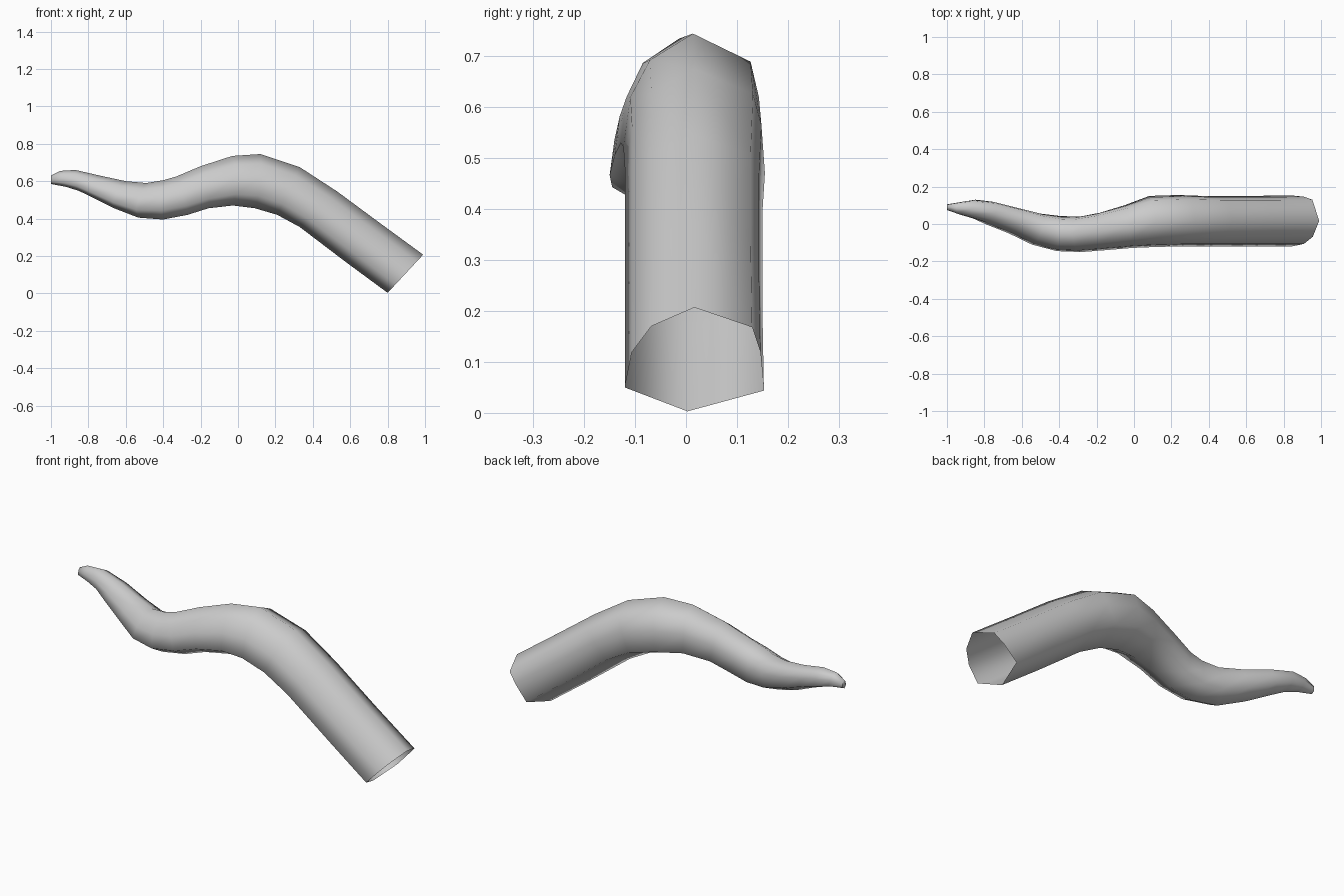
import bpy
import bmesh
import math
from mathutils import Vector

default_cube = bpy.data.objects.get("Cube")
if default_cube:
    bpy.data.objects.remove(default_cube, do_unlink=True)


def make_material(name, colour):
    material = bpy.data.materials.new(name)
    material.use_nodes = True
    material.diffuse_color = colour
    material.node_tree.nodes["Principled BSDF"].inputs["Base Color"].default_value = colour
    return material


# Stations from tip to base: top x, top z, bottom x, bottom z, right y, left y
STATIONS = [
    (-1, .63, -1, .585, .075, .105),
    (-.95, .655, -.92, .57, .05, .118),
    (-.87, .66, -.85, .548, .03, .13),
    (-.74, .63, -.79, .52, .0, .12),
    (-.6, .6, -.66, .455, -.05, .085),
    (-.49, .59, -.53, .405, -.11, .055),
    (-.4, .605, -.4, .395, -.145, .042),
    (-.33, .625, -.27, .42, -.15, .04),
    (-.2, .68, -.16, .455, -.14, .06),
    (-.03, .735, -.03, .47, -.128, .1),
    (.12, .745, .09, .455, -.123, .15),
    (.33, .675, .21, .42, -.12, .155),
    (.53, .545, .33, .355, -.12, .15),
    (.76, .375, .58, .165, -.12, .15),
    (.99, .207, .8, .003, -.12, .153),
]

# Eight-sided cross-section: sideways position, height fraction
SECTION = [(0, 1), (.83, .81), (.95, .57), (1, .2),
           (-.1, 0), (-1, .23), (-.9, .57), (-.62, .82)]


def centre(station):
    top_x, _, bottom_x, _, right_y, left_y = station
    return Vector(((top_x + bottom_x) / 2, (right_y + left_y) / 2))


def ring_points(index):
    """Cross-section at a station, swung square to the sideways bend."""
    station = STATIONS[index]
    top = Vector((station[0], 0, station[1]))
    bottom = Vector((station[2], 0, station[3]))
    before = centre(STATIONS[max(index - 1, 0)])
    after = centre(STATIONS[min(index + 1, len(STATIONS) - 1)])
    slope = (after.y - before.y) / (after.x - before.x)
    if index in (0, len(STATIONS) - 1):
        slope = 0
    half_width = (station[5] - station[4]) / 2
    for side, height in SECTION:
        point = bottom.lerp(top, height)
        offset = side * half_width
        point.y = centre(station).y + offset
        point.x -= offset * slope
        yield point


def build_tail(name, material):
    bm = bmesh.new()
    rings = [[bm.verts.new(p) for p in ring_points(i)] for i in range(len(STATIONS))]
    count = len(SECTION)
    for ring, following in zip(rings, rings[1:]):
        for i in range(count):
            j = (i + 1) % count
            bm.faces.new((ring[i], ring[j], following[j], following[i]))
    # Closed tip; the base stays open
    bm.faces.new(rings[0])
    bmesh.ops.recalc_face_normals(bm, faces=bm.faces)
    mesh = bpy.data.meshes.new(name)
    bm.to_mesh(mesh)
    bm.free()
    mesh.materials.append(material)
    tail = bpy.data.objects.new(name, mesh)
    bpy.context.collection.objects.link(tail)
    return tail


tail = build_tail("tail", make_material("plain grey", (.6, .6, .6, 1)))
bpy.ops.object.select_all(action="DESELECT")
tail.select_set(True)
bpy.context.view_layer.objects.active = tail
bpy.ops.object.shade_smooth_by_angle(angle=math.radians(75))
